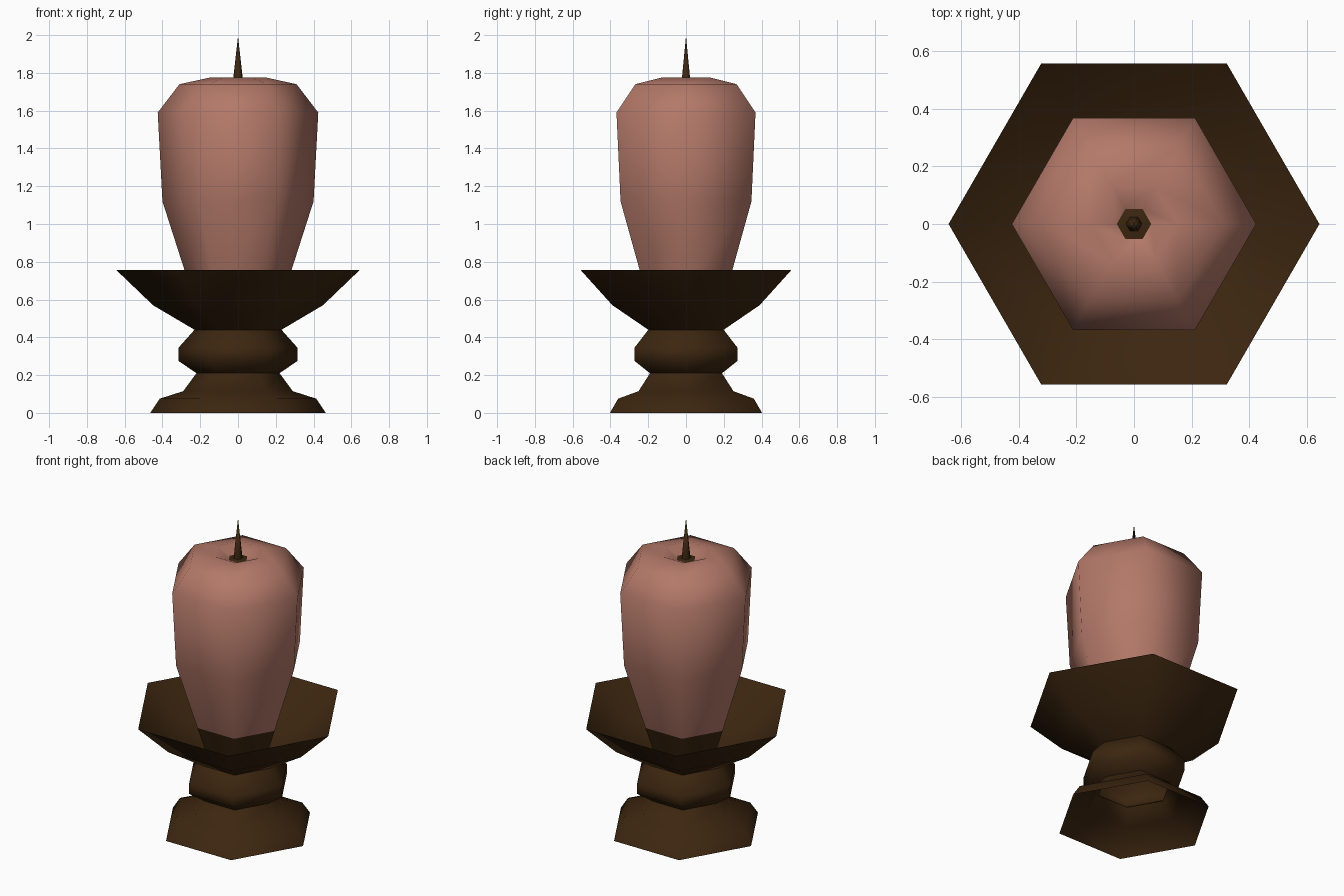
import bpy, bmesh, math

if "Cube" in bpy.data.objects:
    bpy.data.objects.remove(bpy.data.objects["Cube"])

SIDES = 6


def material(name, rgb):
    m = bpy.data.materials.new(name)
    m.diffuse_color = (*rgb, 1)
    m.use_nodes = True
    m.node_tree.nodes["Principled BSDF"].inputs["Base Color"].default_value = m.diffuse_color
    return m


def lathe(name, profile, mat):
    """Revolve (radius, height) points into a six-sided shell, corners on the x axis."""
    bm = bmesh.new()
    rings = []
    for r, z in profile:
        if r == 0:
            rings.append([bm.verts.new((0, 0, z))] * SIDES)
        else:
            rings.append([bm.verts.new((r * math.cos(math.tau * i / SIDES),
                                        r * math.sin(math.tau * i / SIDES), z))
                          for i in range(SIDES)])
    for low, high in zip(rings, rings[1:]):
        for i in range(SIDES):
            j = (i + 1) % SIDES
            bm.faces.new(list(dict.fromkeys((low[i], low[j], high[j], high[i]))))
    mesh = bpy.data.meshes.new(name)
    bm.to_mesh(mesh)
    bm.free()
    mesh.materials.append(mat)
    ob = bpy.data.objects.new(name, mesh)
    bpy.context.collection.objects.link(ob)
    bpy.ops.object.select_all(action='DESELECT')
    ob.select_set(True)
    bpy.context.view_layer.objects.active = ob
    bpy.ops.object.shade_smooth_by_angle(angle=math.radians(70))
    return ob


wood = material("dark brown", (0.045, 0.019, 0.005))
wax = material("dusty pink wax", (0.45, 0.19, 0.14))

# Hollow foot, turned neck, flared dish and the socket under the candle
lathe("candle_holder", [
    (0.465, 0), (0.415, 0.075), (0.29, 0.115), (0.22, 0.21),
    (0.315, 0.275), (0.315, 0.345), (0.23, 0.44), (0.45, 0.57),
    (0.645, 0.757), (0.44, 0.59), (0.2, 0.5), (0.262, 0.69)], wood)

# Candle body with a sunken top
lathe("candle", [
    (0.262, 0.69), (0.40, 1.12), (0.425, 1.59), (0.31, 1.74),
    (0.15, 1.775), (0.06, 1.735)], wax)

# Pointed wick rising from the hollow
lathe("wick", [(0.06, 1.735), (0.028, 1.74), (0.024, 1.78), (0, 1.995)], wood)
